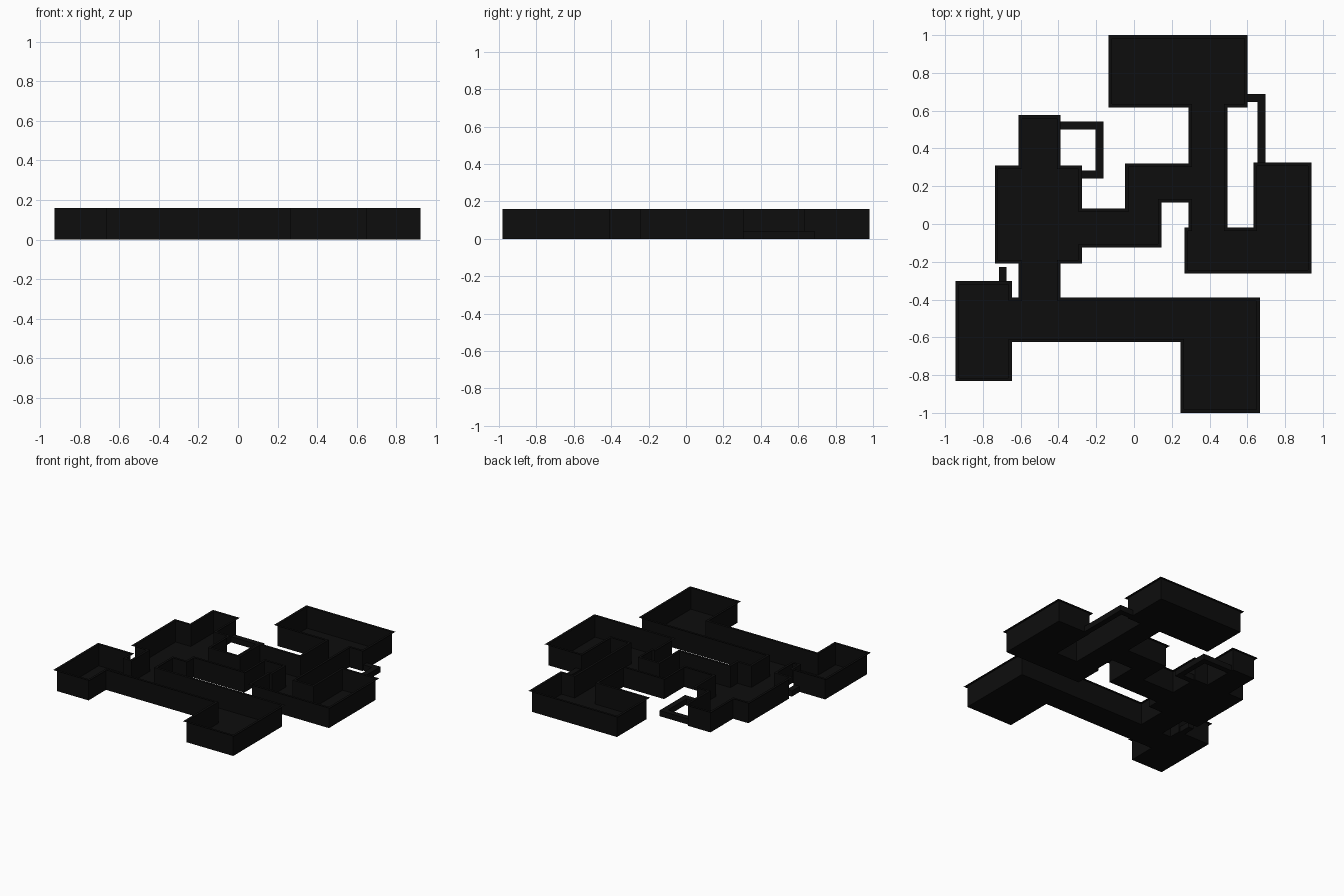
import bpy, bmesh

if "Cube" in bpy.data.objects:
    bpy.data.objects.remove(bpy.data.objects["Cube"])

HEIGHT = 0.159      # room wall height
LIP = 0.018         # paper-thin ledge around the wall tops
DUCT = 0.042        # crawl duct height

# Outer footprints including the ledge: x0, x1, y0, y1
ROOMS = [
    (-0.135, 0.602, 0.616, 1.0),      # north hall
    (0.288, 0.494, -0.262, 0.8),      # north corridor
    (0.267, 0.94, -0.262, -0.018),    # east corridor
    (0.632, 0.94, -0.262, 0.325),     # east room
    (-0.048, 0.494, 0.114, 0.32),     # middle corridor, three legs
    (-0.048, 0.145, -0.125, 0.32),
    (-0.4, 0.145, -0.125, 0.082),
    (-0.737, -0.275, -0.209, 0.309),  # west hall
    (-0.611, -0.389, -0.5, 0.577),    # west corridor
    (-0.945, 0.666, -0.626, -0.39),   # south corridor
    (-0.945, -0.647, -0.832, -0.301), # south west room
    (0.246, 0.666, -1.0, -0.39),      # south east room
]
DUCTS = [
    (-0.407, -0.161, 0.501, 0.543),   # loop on the west hall
    (-0.203, -0.161, 0.241, 0.543),
    (-0.293, -0.161, 0.241, 0.283),
    (0.584, 0.695, 0.645, 0.687),     # north hall to east room
    (0.653, 0.695, 0.307, 0.687),
    (-0.716, -0.674, -0.319, -0.227), # west hall to south west room
]

black = bpy.data.materials.new("black")
black.diffuse_color = (0.004, 0.004, 0.004, 1)
black.use_nodes = True
black.node_tree.nodes["Principled BSDF"].inputs["Base Color"].default_value = black.diffuse_color


def covered(rects, x, y):
    return any(a < x < b and c < y < d for a, b, c, d in rects)


def flat_region(bm, keep, rects, z):
    """Fill the cells of the grid spanned by the rectangles where keep(x, y) holds."""
    xs = sorted({v for r in rects for v in r[:2]})
    ys = sorted({v for r in rects for v in r[2:]})
    verts, faces = {}, []
    for x0, x1 in zip(xs, xs[1:]):
        for y0, y1 in zip(ys, ys[1:]):
            if keep((x0 + x1) / 2, (y0 + y1) / 2):
                loop = []
                for p in ((x0, y0), (x1, y0), (x1, y1), (x0, y1)):
                    if p not in verts:
                        verts[p] = bm.verts.new((*p, z))
                    loop.append(verts[p])
                faces.append(bm.faces.new(loop))
    return faces


def raise_walls(bm, faces, h):
    rim = list({e for f in faces for e in f.edges if e.is_boundary})
    new = bmesh.ops.extrude_edge_only(bm, edges=rim)["geom"]
    bmesh.ops.translate(bm, verts=[v for v in new if isinstance(v, bmesh.types.BMVert)],
                        vec=(0, 0, h))


def finish(bm, name):
    bmesh.ops.remove_doubles(bm, verts=bm.verts, dist=0.0002)
    bmesh.ops.recalc_face_normals(bm, faces=bm.faces)
    me = bpy.data.meshes.new(name)
    bm.to_mesh(me)
    bm.free()
    me.materials.append(black)
    bpy.context.collection.objects.link(bpy.data.objects.new(name, me))


# Open-topped rooms: floor and thin walls
inner = [(a + LIP, b - LIP, c + LIP, d - LIP) for a, b, c, d in ROOMS]
bm = bmesh.new()
floor = flat_region(bm, lambda x, y: covered(inner, x, y), inner, 0)
raise_walls(bm, floor, HEIGHT)
finish(bm, "rooms")

# Ledge around the top of the walls
bm = bmesh.new()
flat_region(bm, lambda x, y: covered(ROOMS, x, y) and not covered(inner, x, y),
            ROOMS + inner, HEIGHT)
finish(bm, "wall_ledge")

# Low closed ducts
bm = bmesh.new()
base = flat_region(bm, lambda x, y: covered(DUCTS, x, y), DUCTS, 0)
raise_walls(bm, base, DUCT)
flat_region(bm, lambda x, y: covered(DUCTS, x, y), DUCTS, DUCT)
finish(bm, "crawl_ducts")
